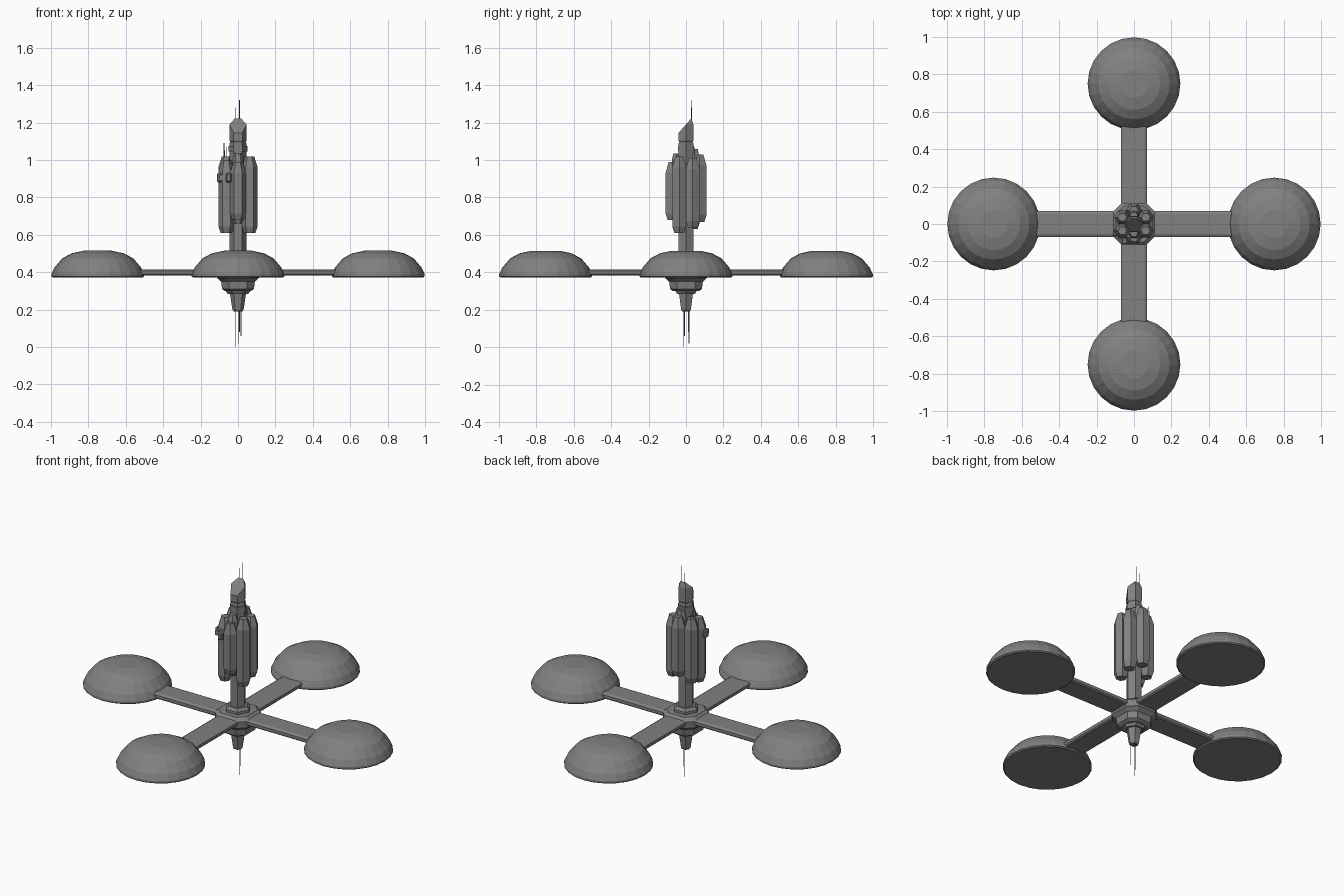
import bpy, bmesh
from math import sin, cos, pi, radians
from mathutils import Vector

if "Cube" in bpy.data.objects:
    bpy.data.objects.remove(bpy.data.objects["Cube"], do_unlink=True)

grey = bpy.data.materials.new("hull grey")
grey.use_nodes = True
colour = (0.22, 0.22, 0.22, 1)
grey.diffuse_color = colour
grey.node_tree.nodes["Principled BSDF"].inputs["Base Color"].default_value = colour


def finish(bm, name, loc=(0, 0, 0), turn=0):
    bmesh.ops.recalc_face_normals(bm, faces=bm.faces)
    mesh = bpy.data.meshes.new(name)
    bm.to_mesh(mesh)
    bm.free()
    mesh.materials.append(grey)
    ob = bpy.data.objects.new(name, mesh)
    ob.location = loc
    ob.rotation_euler.z = turn
    bpy.context.collection.objects.link(ob)
    return ob


def stack(name, outline, levels, loc=(0, 0, 0), turn=0, cut=None):
    """Skin an outline scaled to each (scale, height) level; optionally slice it."""
    bm = bmesh.new()
    rings = [[bm.verts.new((x * s, y * s, z)) for x, y in outline] for s, z in levels]
    n = len(outline)
    for a, b in zip(rings, rings[1:]):
        for i in range(n):
            j = (i + 1) % n
            bm.faces.new((a[i], a[j], b[j], b[i]))
    bm.faces.new(rings[0])
    bm.faces.new(rings[-1])
    if cut:
        geom = bm.verts[:] + bm.edges[:] + bm.faces[:]
        bmesh.ops.bisect_plane(bm, geom=geom, plane_co=cut[0], plane_no=cut[1], clear_outer=True)
        bmesh.ops.holes_fill(bm, edges=[e for e in bm.edges if e.is_boundary])
    return finish(bm, name, loc, turn)


def ngon(n, phase=0):
    return [(cos(2 * pi * i / n + phase), sin(2 * pi * i / n + phase)) for i in range(n)]


def box(name, size, loc, bevel=0):
    bm = bmesh.new()
    bmesh.ops.create_cube(bm, size=1)
    bmesh.ops.scale(bm, vec=Vector(size), verts=bm.verts)
    if bevel:
        bmesh.ops.bevel(bm, geom=bm.edges[:], offset=bevel, segments=1, affect='EDGES')
    return finish(bm, name, loc)


def needle(name, x, y, low, high):
    stack(name, ngon(4), [(0.0015, low), (0.0015, high)], (x, y, 0))


HEX = ngon(6)
CHAMFERED = [(1, -.55), (1, .55), (.55, 1), (-.55, 1), (-1, .55), (-1, -.55), (-.55, -1), (.55, -1)]

# Four flat arms with chamfered long edges, each ending in a dome
arm_section = [(-.07, .39), (-.062, .383), (.062, .383), (.07, .39),
               (.07, .408), (.055, .416), (-.055, .416), (-.07, .408)]
dome_levels = [(.24, .372), (.248, .378), (.248, .39), (.232, .425),
               (.19, .474), (.14, .501), (.075, .515)]
for k, side in enumerate(("right", "back", "left", "front")):
    a = k * pi / 2
    bm = bmesh.new()
    ends = [[bm.verts.new((x, y, z)) for y, z in arm_section] for x in (.08, .56)]
    for i in range(8):
        j = (i + 1) % 8
        bm.faces.new((ends[0][i], ends[0][j], ends[1][j], ends[1][i]))
    for end in ends:
        bm.faces.new(end)
    finish(bm, side + "_arm", turn=a)
    stack(side + "_dome", ngon(24), dome_levels, (.75 * cos(a), .75 * sin(a), 0), a)

# Hub, collar and lower spike
stack("hub", CHAMFERED, [(.07, .3), (.085, .31), (.09, .35), (.112, .37), (.115, .41), (.095, .43)])
stack("collar", HEX, [(.075, .42), (.075, .445), (.06, .46)])
stack("lower_ring", HEX, [(.055, .285), (.07, .305)])
stack("lower_spike", HEX, [(.022, .19), (.03, .2), (.045, .3)])

# Central mast and slanted head
stack("mast", HEX, [(.045, .4), (.045, 1.09), (.038, 1.1)])
stack("mast_band", HEX, [(.05, 1.045), (.05, 1.075)])
stack("mast_head", HEX, [(.038, 1.09), (.046, 1.105), (.046, 1.19), (.028, 1.235)],
      cut=((0, 0, 1.19), (0, -.75, .66)))

# Ring of six hexagonal pods at staggered heights
pods = [("right_back", 30, .64, 1.01), ("back", 90, .67, 1.03), ("left_back", 150, .63, 1.02),
        ("left_front", 210, .61, 1.0), ("front", 270, .68, .99), ("right_front", 330, .61, 1.02)]
for side, degrees, low, high in pods:
    a = radians(degrees)
    x, y = .072 * cos(a), .072 * sin(a)
    levels = [(.03, low), (.043, low + .035), (.043, high - .06), (.024, high)]
    stack(side + "_pod", HEX, levels, (x, y, 0))

# Narrow fairings against the pods, and a small side unit
stack("front_fairing", HEX, [(.02, .66), (.03, .7), (.03, 1.0), (.02, 1.035)], (0, -.05, 0))
stack("back_fairing", HEX, [(.02, .7), (.03, .73), (.03, 1.02), (.02, 1.06)], (0, .045, 0))
for x, y in ((-.098, -.045), (-.05, -.09)):
    box("side_unit", (.03, .04, .05), (x, y, .905), .007)
box("side_unit_link", (.05, .02, .03), (-.075, -.07, .905))

# Needle antennas above, beside and below
for x, y, low, high in ((-.012, .03, 1.15, 1.28), (.008, .028, 1.15, 1.32),
                        (-.075, .035, .97, 1.09), (-.062, .045, .97, 1.07), (-.07, .052, .97, 1.05),
                        (-.012, -.012, 0, .22), (.008, .012, .08, .22),
                        (.016, -.008, .06, .22), (.002, .016, .02, .22)):
    needle("antenna", x, y, low, high)
